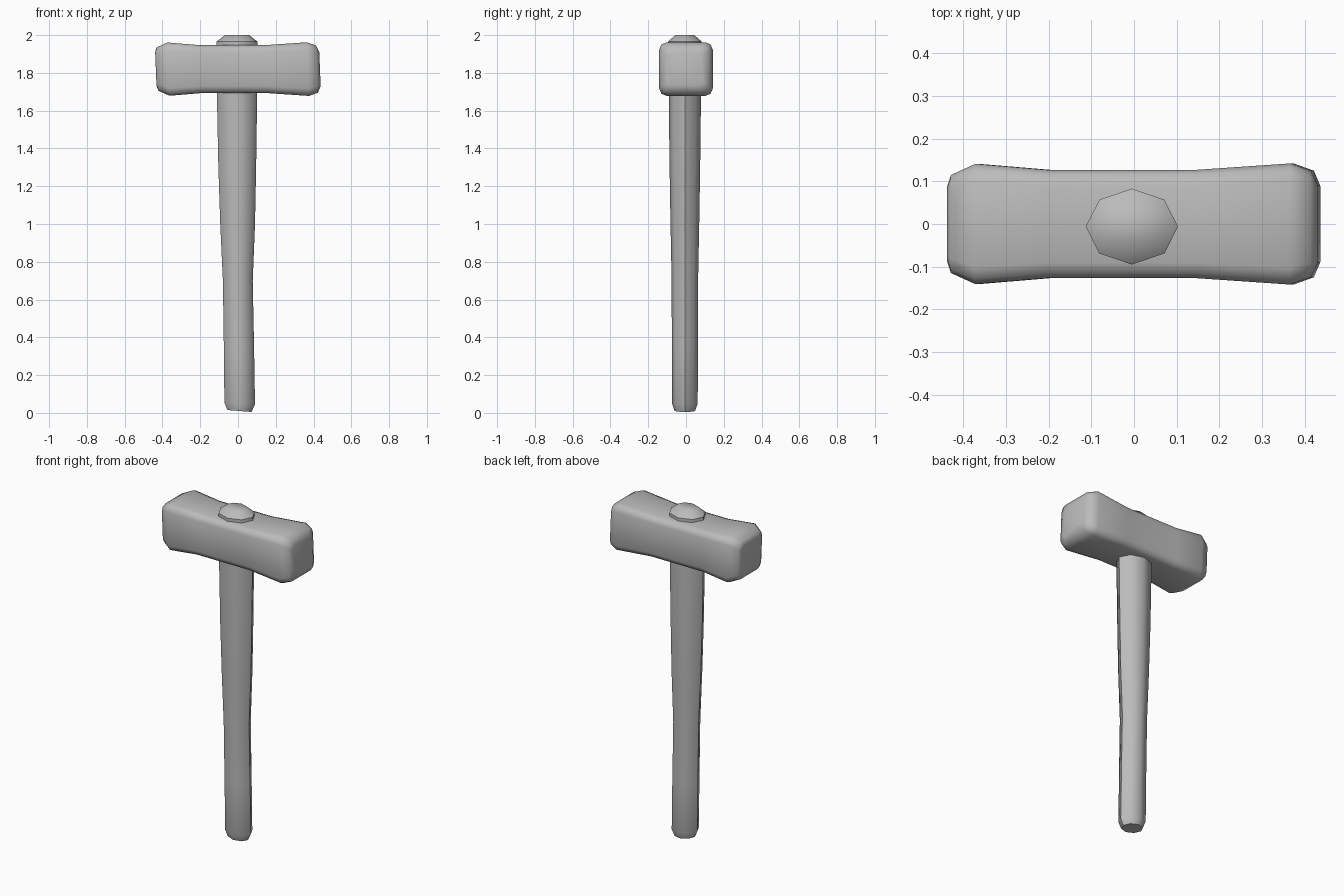
import bpy, bmesh, math
from mathutils import Vector

cube = bpy.data.objects.get("Cube")
if cube:
    bpy.data.objects.remove(cube, do_unlink=True)

grey = bpy.data.materials.new("plain grey")
grey.use_nodes = True
grey.diffuse_color = (0.5, 0.5, 0.5, 1)
grey.node_tree.nodes["Principled BSDF"].inputs["Base Color"].default_value = (0.5, 0.5, 0.5, 1)


def loft(name, rings, angle):
    """Skin a closed solid through a list of rings of points."""
    bm = bmesh.new()
    loops = [[bm.verts.new(p) for p in ring] for ring in rings]
    n = len(loops[0])
    for a, b in zip(loops, loops[1:]):
        for i in range(n):
            j = (i + 1) % n
            bm.faces.new((a[i], a[j], b[j], b[i]))
    bm.faces.new(loops[0])
    bm.faces.new(loops[-1])
    bmesh.ops.recalc_face_normals(bm, faces=bm.faces)
    mesh = bpy.data.meshes.new(name)
    bm.to_mesh(mesh)
    bm.free()
    mesh.materials.append(grey)
    obj = bpy.data.objects.new(name, mesh)
    bpy.context.collection.objects.link(obj)
    bpy.ops.object.select_all(action="DESELECT")
    obj.select_set(True)
    bpy.context.view_layer.objects.active = obj
    bpy.ops.object.shade_smooth_by_angle(angle=math.radians(angle))
    return obj


def octagon(z, cx, rx, ry, tilt=0.0):
    ring = []
    for i in range(8):
        a = i * math.tau / 8
        x = rx * math.cos(a)
        ring.append(Vector((cx + x, -0.006 + ry * math.sin(a), z + tilt * x)))
    return ring


def rounded_square(x, half, radius):
    """Cross-section of the head, with softened corners and a slight lean."""
    ring = []
    for corner in range(4):
        mid = math.pi / 4 + corner * math.pi / 2
        for step in (-1, 0, 1):
            a = mid + step * math.pi / 4
            reach = (half - radius) * math.sqrt(2)
            y = reach * math.cos(mid) + radius * math.cos(a)
            z = reach * math.sin(mid) + radius * math.sin(a)
            ring.append(Vector((x - 0.04 * z, y, 1.82 + z)))
    return ring


# Handle: z, centre x, half width, half depth, tilt
handle = [
    (0.01, 0.008, 0.064, 0.054, -0.08),
    (0.05, 0.009, 0.081, 0.068, -0.05),
    (0.35, 0.005, 0.08, 0.069, 0),
    (0.7, -0.001, 0.079, 0.07, 0),
    (1.0, -0.002, 0.092, 0.076, 0),
    (1.3, -0.004, 0.1, 0.081, 0),
    (1.65, -0.005, 0.106, 0.085, 0),
    (1.9, -0.005, 0.108, 0.088, 0),
    (1.966, -0.005, 0.108, 0.089, 0),
    (2.0, -0.005, 0.064, 0.05, 0),
]
loft("handle", [octagon(*row) for row in handle], 46)

# Hammer head: x, half size, corner radius
head = [
    (-0.435, 0.09, 0.025),
    (-0.426, 0.115, 0.035),
    (-0.368, 0.141, 0.04),
    (-0.2, 0.127, 0.036),
    (0.15, 0.127, 0.036),
    (0.37, 0.142, 0.04),
    (0.418, 0.125, 0.035),
    (0.434, 0.09, 0.025),
]
loft("hammer_head", [rounded_square(*row) for row in head], 70)
